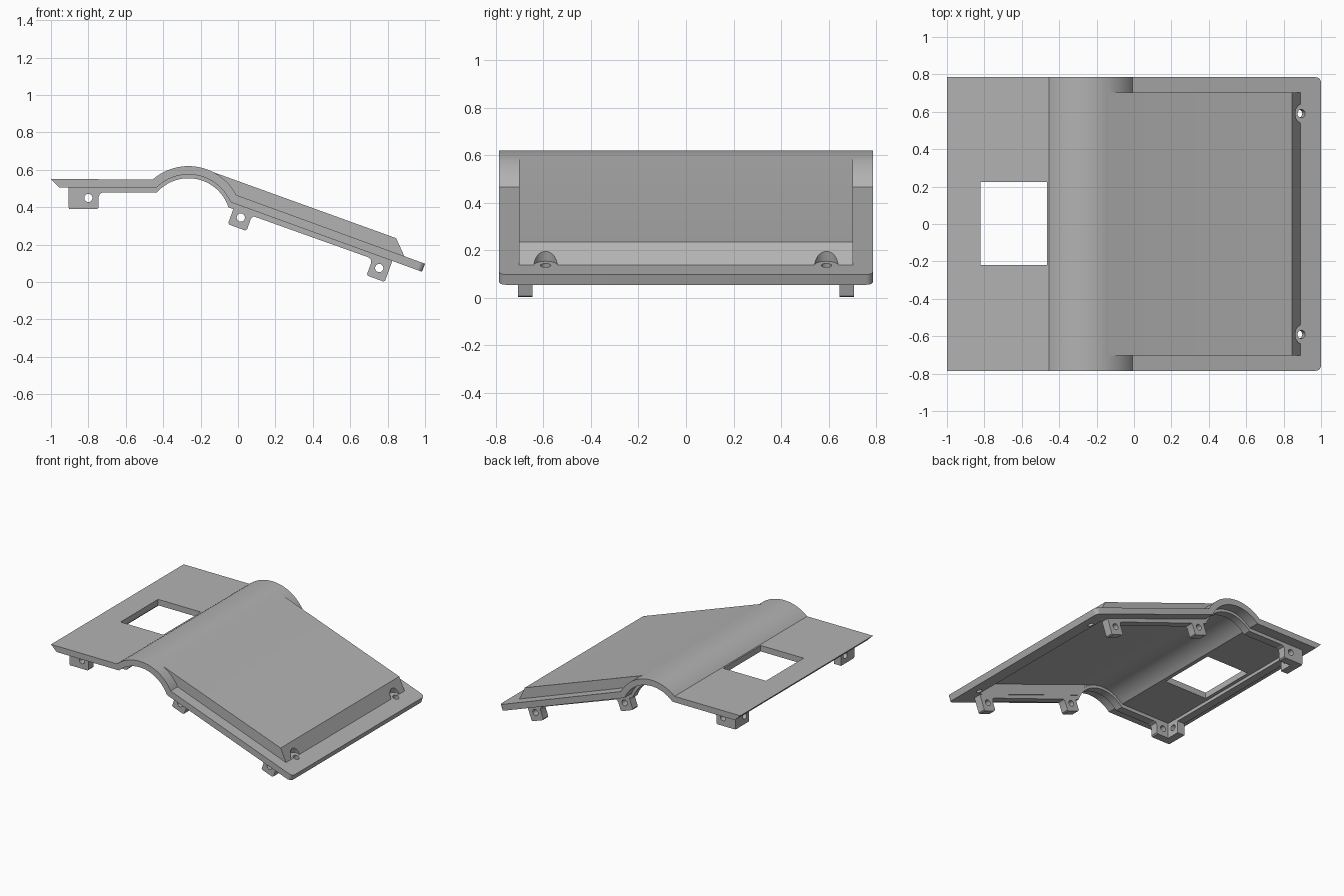
import bpy, bmesh, math
from mathutils import Vector, Matrix

cube = bpy.data.objects.get("Cube")
if cube:
    bpy.data.objects.remove(cube, do_unlink=True)

grey = bpy.data.materials.new("plain_grey")
grey.use_nodes = True
grey.diffuse_color = (0.45, 0.45, 0.45, 1)
grey.node_tree.nodes["Principled BSDF"].inputs["Base Color"].default_value = grey.diffuse_color

SLOPE = math.radians(20)
CX, CZ = -0.265, 0.33          # centre of the arch
HALF = 0.785                   # half width of the cover


def add_object(name, bm):
    bmesh.ops.recalc_face_normals(bm, faces=bm.faces)
    mesh = bpy.data.meshes.new(name)
    bm.to_mesh(mesh)
    bm.free()
    mesh.materials.append(grey)
    ob = bpy.data.objects.new(name, mesh)
    bpy.context.collection.objects.link(ob)
    return ob


def prism(name, profile, y0, y1, corner=0):
    """Extrude an x-z profile from y0 to y1."""
    bm = bmesh.new()
    face = bm.faces.new([bm.verts.new((x, y0, z)) for x, z in profile])
    new = bmesh.ops.extrude_face_region(bm, geom=[face])["geom"]
    bmesh.ops.translate(bm, vec=(0, y1 - y0, 0),
                        verts=[v for v in new if isinstance(v, bmesh.types.BMVert)])
    if corner:
        # round the two plan corners of the low end
        edges = [e for e in bm.edges if all(v.co.x > 0.97 for v in e.verts)
                 and abs(e.verts[0].co.y - e.verts[1].co.y) < 0.001]
        bmesh.ops.bevel(bm, geom=edges, offset=corner, segments=5,
                        profile=0.5, affect='EDGES')
    return add_object(name, bm)


def cylinder(name, centre, axis, radius, depth):
    bm = bmesh.new()
    turn = Vector(axis).to_track_quat('Z', 'Y').to_matrix().to_4x4()
    bmesh.ops.create_cone(bm, cap_ends=True, segments=32, radius1=radius,
                          radius2=radius, depth=depth,
                          matrix=Matrix.Translation(centre) @ turn)
    return add_object(name, bm)


def combine(ob, other, operation='DIFFERENCE'):
    """Apply a boolean and discard the second object."""
    mod = ob.modifiers.new("cut", 'BOOLEAN')
    mod.operation, mod.solver, mod.object = operation, 'EXACT', other
    bpy.context.view_layer.objects.active = ob
    bpy.ops.object.modifier_apply(modifier=mod.name)
    bpy.data.objects.remove(other, do_unlink=True)


def arch(radius, start, end, steps=28):
    """Arch points between two x-z end points."""
    a0 = math.atan2(start[1] - CZ, start[0] - CX)
    a1 = math.atan2(end[1] - CZ, end[0] - CX)
    angles = [a0 + (a1 - a0) * i / steps for i in range(steps + 1)]
    return [(CX + radius * math.cos(a), CZ + radius * math.sin(a)) for a in angles]


# Main shell: flat shelf, arch and sloping plate
outer = arch(0.29, (-0.455, 0.55), (-0.01, 0.465))
inner = arch(0.245, (-0.436, 0.505), (-0.04, 0.428))
shell = prism("cover_shell", [(-1, 0.55)] + outer + [(1, 0.098), (0.984, 0.055)]
              + inner[::-1] + [(-0.955, 0.505)], -HALF, HALF, corner=0.03)

# Raised box over the slope, hollow below
box = prism("raised_box", [(-0.18, 0.605), (0.845, 0.235), (0.898, 0.12),
                           (-0.01, 0.445), (-0.1, 0.54), (-0.166, 0.585)], -0.702, 0.702)
combine(shell, box, 'UNION')
combine(shell, prism("cavity", [(-0.181, 0.56), (0.8, 0.203), (0.86, 0.07),
                                (-0.1, 0.38), (-0.2, 0.45)], -0.64, 0.64))

# Window opening in the shelf
combine(shell, prism("window", [(-0.82, 0.4), (-0.465, 0.4), (-0.465, 0.6),
                                (-0.82, 0.6)], -0.22, 0.225))

# Screw seats and holes at the low end
normal = Vector((math.sin(SLOPE), 0, math.cos(SLOPE)))
for y in (-0.59, 0.59):
    seat = Vector((0.895, y, 0.137))
    combine(shell, cylinder("seat", seat + normal * 0.1, normal, 0.05, 0.2))
    combine(shell, cylinder("screw_hole", seat, normal, 0.022, 0.2))


def tab_profile(hole, angle, left, right, bottom, top, lip, flare):
    """Tab outline around its hole, with one concave flare into the lip."""
    c = 0.008
    side = right if flare > 0 else left
    root = [(side, lip - 0.025), (side + flare * 0.007, lip - 0.007),
            (side + flare * 0.025, lip), (side + flare * 0.025, top)]
    base = [(left, bottom + c), (left + c, bottom), (right - c, bottom), (right, bottom + c)]
    if flare > 0:
        pts = [(left, top)] + base + root
    else:
        pts = root[::-1] + base + [(right, top)]
    ca, sa = math.cos(angle), math.sin(angle)
    return [(hole[0] + u * ca + w * sa, hole[1] - u * sa + w * ca) for u, w in pts]


TABS = [("shelf_tab", (-0.8, 0.45), 0, -0.105, 0.055, -0.06, 0.07, 0.03, 1),
        ("middle_tab", (0.015, 0.345), SLOPE, -0.053, 0.053, -0.057, 0.07, 0.035, 1),
        ("low_tab", (0.755, 0.075), SLOPE, -0.05, 0.053, -0.06, 0.07, 0.035, -1)]

# Side lip following the underside
lip_low = arch(0.225, (-0.433, 0.48), (-0.049, 0.4))
lip_high = arch(0.255, (-0.44, 0.515), (-0.04, 0.437))
lip = ([(-0.905, 0.48)] + lip_low + [(0.74, 0.117), (0.75, 0.15)]
       + lip_high[::-1] + [(-0.905, 0.515)])

parts = [shell]
for side, label in ((1, "back"), (-1, "front")):
    y0, y1 = sorted((side * 0.645, side * 0.705))
    parts.append(prism(label + "_lip", lip, y0, y1))
    for name, hole, *shape in TABS:
        tab = prism(label + "_" + name, tab_profile(hole, *shape), y0, y1)
        combine(tab, cylinder("tab_hole", (hole[0], side * 0.675, hole[1]),
                              (0, 1, 0), 0.022, 0.2))
        parts.append(tab)
    # Cross tab completing the corner bracket
    e0, e1 = sorted((side * 0.545, side * 0.70))
    cross = prism(label + "_cross_tab", [(-0.904, 0.39), (-0.845, 0.39),
                                         (-0.845, 0.52), (-0.904, 0.52)], e0, e1)
    combine(cross, cylinder("cross_hole", (-0.875, side * 0.595, 0.45),
                            (1, 0, 0), 0.022, 0.2))
    parts.append(cross)

# Lip across the shelf end
parts.append(prism("end_lip", [(-0.904, 0.481), (-0.845, 0.481),
                               (-0.845, 0.515), (-0.904, 0.515)], -0.66, 0.66))

# Smooth curved faces, keep edges sharp
bpy.ops.object.select_all(action='DESELECT')
for ob in parts:
    ob.select_set(True)
bpy.context.view_layer.objects.active = shell
bpy.ops.object.shade_smooth_by_angle(angle=math.radians(25))
